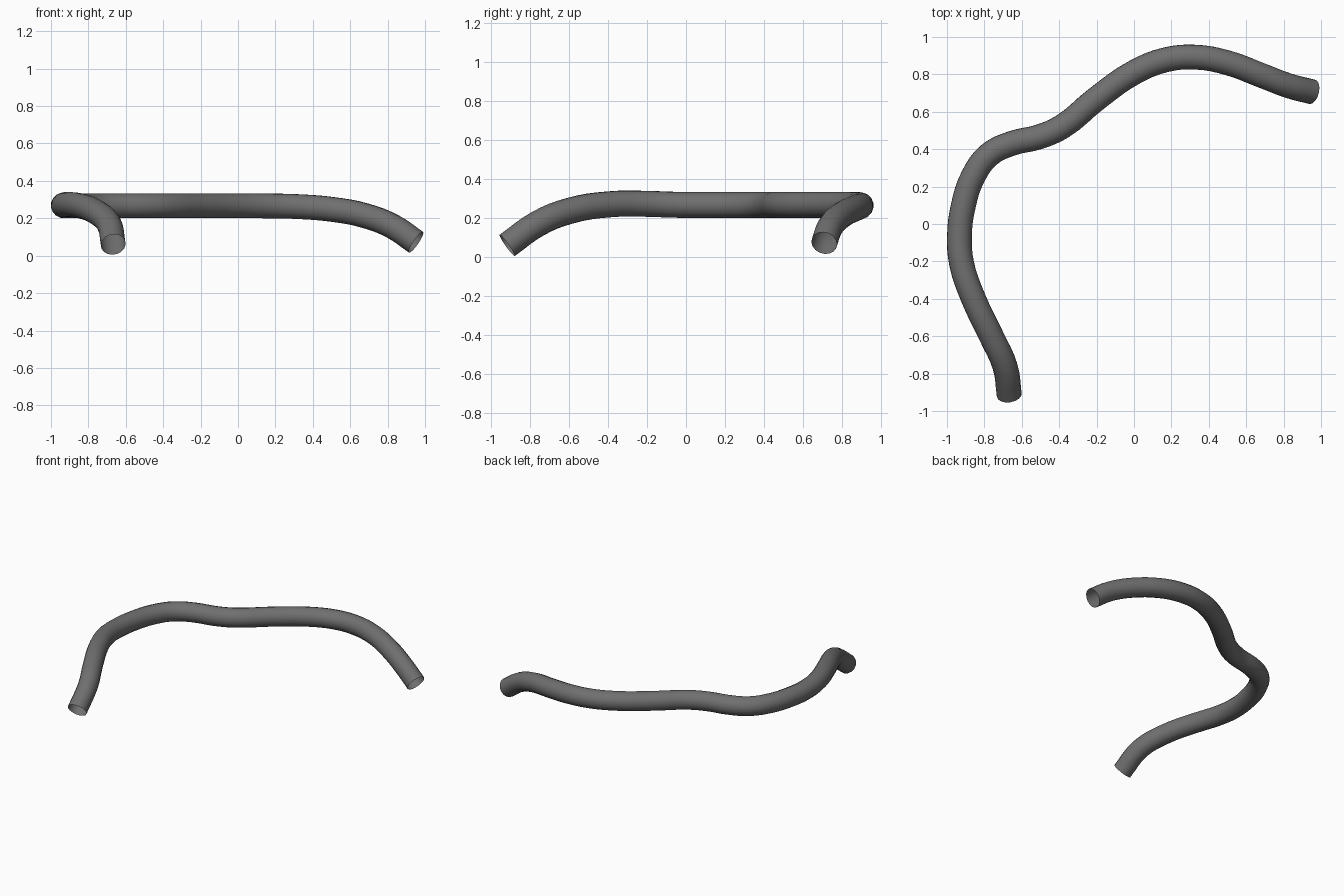
import bpy

if "Cube" in bpy.data.objects:
    bpy.data.objects.remove(bpy.data.objects["Cube"])

# Centre line of the bent tube: two drooping ends, level middle
PATH = [
    (-0.667, -0.915, 0.060), (-0.690, -0.760, 0.170), (-0.765, -0.595, 0.237),
    (-0.860, -0.395, 0.270), (-0.922, -0.210, 0.273), (-0.933, -0.060, 0.268),
    (-0.912, 0.100, 0.267), (-0.862, 0.250, 0.267), (-0.775, 0.370, 0.267),
    (-0.650, 0.432, 0.267), (-0.510, 0.465, 0.267), (-0.385, 0.520, 0.267),
    (-0.200, 0.670, 0.267), (0.000, 0.810, 0.267), (0.170, 0.878, 0.266),
    (0.330, 0.892, 0.262), (0.500, 0.862, 0.248), (0.680, 0.795, 0.214),
    (0.830, 0.738, 0.155), (0.952, 0.707, 0.072),
]
RADIUS = 0.067

grey = bpy.data.materials.new("dark grey")
grey.diffuse_color = (0.16, 0.16, 0.16, 1)
grey.use_nodes = True
grey.node_tree.nodes["Principled BSDF"].inputs["Base Color"].default_value = grey.diffuse_color

# Tube swept along the smooth path, open at both ends
curve = bpy.data.curves.new("bent_tube", "CURVE")
curve.dimensions = "3D"
curve.twist_mode = "MINIMUM"
curve.resolution_u = 4
curve.bevel_depth = RADIUS
curve.bevel_resolution = 6
curve.use_fill_caps = False
spline = curve.splines.new("BEZIER")
spline.bezier_points.add(len(PATH) - 1)
for point, co in zip(spline.bezier_points, PATH):
    point.co = co
    point.handle_left_type = point.handle_right_type = "AUTO"
curve.materials.append(grey)

tube = bpy.data.objects.new("bent_tube", curve)
bpy.context.collection.objects.link(tube)
bpy.context.view_layer.objects.active = tube
tube.select_set(True)
bpy.ops.object.convert(target="MESH")
bpy.ops.object.shade_smooth()
